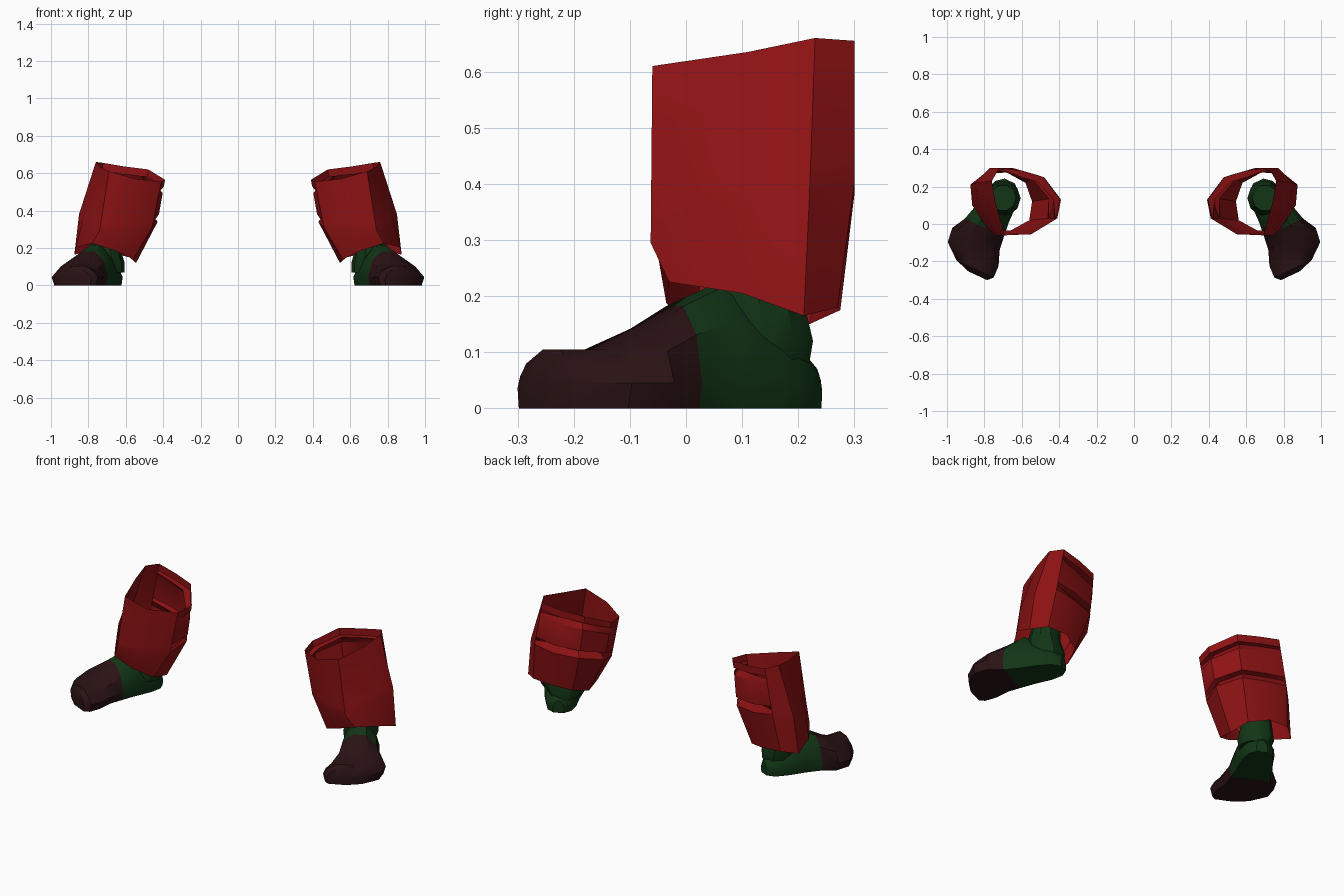
import bpy, bmesh, math
from mathutils import Vector

if "Cube" in bpy.data.objects:
    bpy.data.objects.remove(bpy.data.objects["Cube"])


def material(name, rgb):
    m = bpy.data.materials.new(name)
    m.diffuse_color = (*rgb, 1)
    m.use_nodes = True
    m.node_tree.nodes["Principled BSDF"].inputs["Base Color"].default_value = m.diffuse_color
    return m


RED = material("red cloth", (0.27, 0.006, 0.007))
GREEN = material("dark green", (0.006, 0.036, 0.008))
BROWN = material("dark brown", (0.023, 0.006, 0.007))


def loft(name, rings, mats, caps=True, rule=None):
    """Skin closed rings of points, then mirror to the other leg."""
    bm = bmesh.new()
    vr = [[bm.verts.new(p) for p in r] for r in rings]
    n = len(rings[0])
    for k in range(len(vr) - 1):
        for i in range(n):
            j = (i + 1) % n
            f = bm.faces.new((vr[k][i], vr[k][j], vr[k + 1][j], vr[k + 1][i]))
            f.material_index = rule(k) if rule else 0
    if caps:
        bm.faces.new(vr[0]).material_index = rule(0) if rule else 0
        bm.faces.new(vr[-1]).material_index = rule(len(vr) - 2) if rule else 0
    bmesh.ops.recalc_face_normals(bm, faces=bm.faces)
    me = bpy.data.meshes.new(name)
    bm.to_mesh(me)
    bm.free()
    ob = bpy.data.objects.new(name, me)
    bpy.context.collection.objects.link(ob)
    for m in mats:
        me.materials.append(m)
    bpy.ops.object.select_all(action='DESELECT')
    ob.select_set(True)
    bpy.context.view_layer.objects.active = ob
    bpy.ops.object.shade_smooth_by_angle(angle=math.radians(35))
    mod = ob.modifiers.new("mirror", 'MIRROR')
    mod.use_mirror_merge = False
    return ob


# Trouser leg: waist-side rim, knee and hem outlines
top = [(.39, .13, .565), (.41, .03, .555), (.55, -.055, .57), (.69, -.06, .61),
       (.74, .11, .635), (.76, .23, .66), (.72, .30, .655), (.60, .285, .635),
       (.48, .25, .62)]
knee = [(.43, .14, .34), (.46, .03, .31), (.60, -.055, .30), (.74, -.063, .295),
        (.83, .08, .36), (.85, .22, .38), (.77, .30, .40), (.65, .30, .38),
        (.51, .26, .37)]
hem = [(.545, .12, .12), (.56, .02, .14), (.66, -.035, .187), (.78, -.03, .225),
       (.865, .10, .205), (.875, .21, .165), (.80, .27, .18), (.68, .275, .175),
       (.58, .22, .15)]


def between(a, b, t, fold=0.0):
    """Blend two outlines; fold tucks the inner back of the cloth inwards."""
    pts = [Vector(p).lerp(Vector(q), t) for p, q in zip(a, b)]
    mid = sum(pts, Vector()) / len(pts)
    for i, w in ((0, 0.8), (8, 1.0), (7, 0.9)):
        d = mid - pts[i]
        d.z = 0
        pts[i] += d.normalized() * fold * w + Vector((0, 0, fold * 0.5 * w))
    return pts


trouser = [between(top, knee, 0), between(top, knee, .16),
           between(top, knee, .22, .04), between(top, knee, .32),
           between(top, knee, .82), between(top, knee, .90, .04),
           between(top, knee, 1), between(knee, hem, 1)]
loft("trouser_leg", trouser, [RED], caps=False)

# Foot: sections from toe to heel as (x, y, half width, height)
sections = [(.835, -.277, .055, .08), (.85, -.24, .11, .105),
            (.86, -.16, .15, .105), (.845, -.08, .14, .142),
            (.80, -.02, .115, .182), (.76, .05, .10, .215),
            (.71, .14, .09, .15), (.68, .20, .07, .10), (.665, .23, .03, .07)]
across = Vector((math.cos(math.radians(25)), math.sin(math.radians(25)), 0))


def foot_ring(x, y, w, h):
    half = [(.9, 0), (1, min(.045, .45 * h)), (.8, .72 * h), (.32, h)]
    prof = half + [(-u, z) for u, z in reversed(half)]
    return [Vector((x, y, z)) + across * (u * w) for u, z in prof]


# Brown toe half, green heel half
loft("shoe", [foot_ring(*s) for s in sections], [BROWN, GREEN],
     rule=lambda k: 0 if k < 4 else 1)


# Ankle rising inside the trouser
def circle(x, y, z, r, n=10):
    return [(x + r * math.cos(2 * math.pi * i / n),
             y + r * math.sin(2 * math.pi * i / n), z) for i in range(n)]


loft("ankle", [circle(.69, .14, .07, .082), circle(.70, .137, .12, .094),
               circle(.71, .13, .19, .084), circle(.70, .14, .30, .07)], [GREEN])
